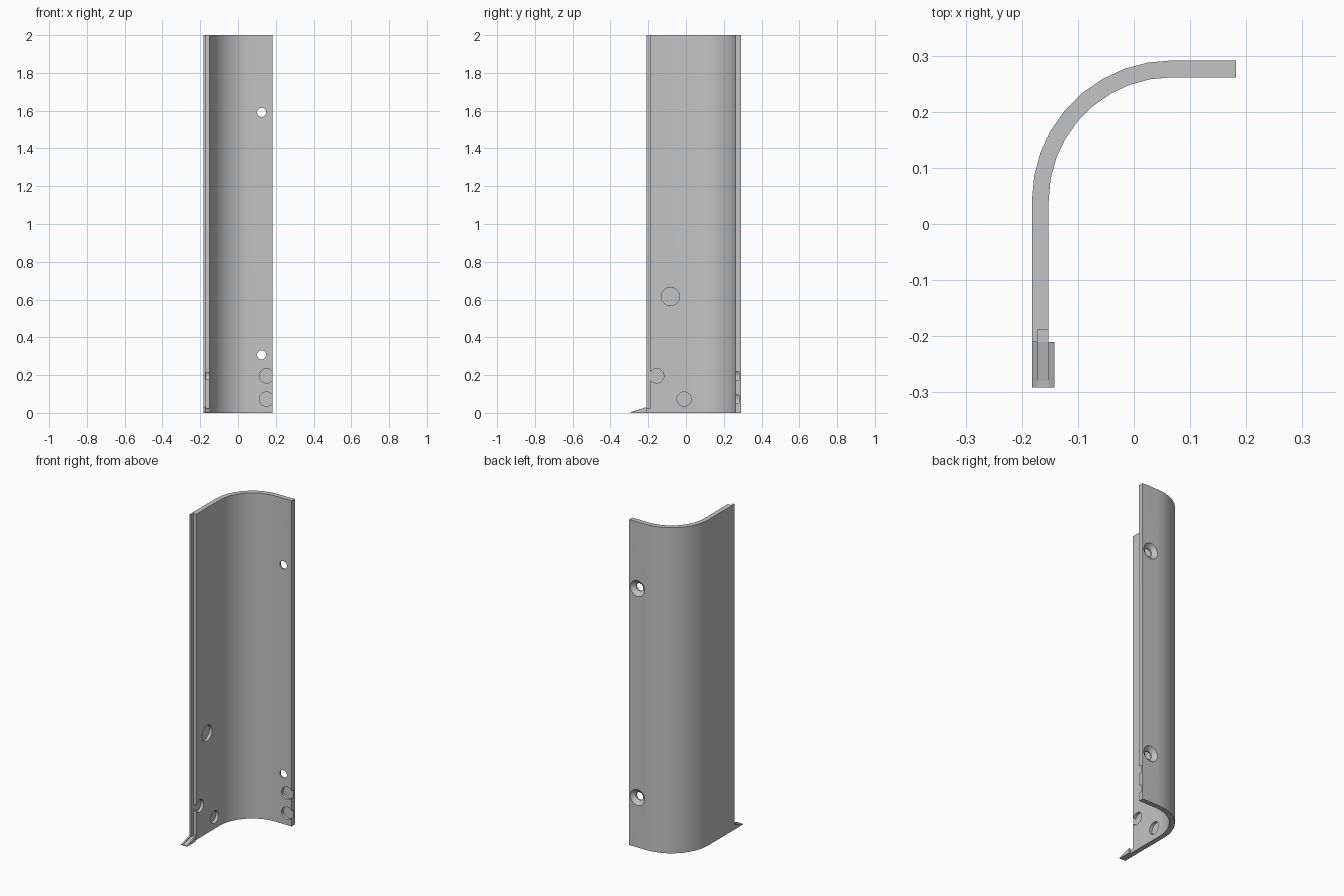
import bpy, bmesh, math
from mathutils import Matrix

if "Cube" in bpy.data.objects:
    bpy.data.objects.remove(bpy.data.objects["Cube"])

grey = bpy.data.materials.new("light_grey")
grey.use_nodes = True
colour = (0.55, 0.55, 0.55, 1)
grey.diffuse_color = colour
grey.node_tree.nodes["Principled BSDF"].inputs["Base Color"].default_value = colour


def make_object(name, bm):
    bmesh.ops.recalc_face_normals(bm, faces=bm.faces)
    mesh = bpy.data.meshes.new(name)
    bm.to_mesh(mesh)
    bm.free()
    mesh.materials.append(grey)
    obj = bpy.data.objects.new(name, mesh)
    bpy.context.collection.objects.link(obj)
    return obj


def extrude(bm, points, offset):
    """Fill an outline and sweep it along offset."""
    face = bm.faces.new([bm.verts.new(p) for p in points])
    top = bmesh.ops.extrude_face_region(bm, geom=[face])["geom"]
    verts = [g for g in top if isinstance(g, bmesh.types.BMVert)]
    bmesh.ops.translate(bm, verts=verts, vec=offset)


def arc(radius):
    """Quarter bend from the side wall to the back wall."""
    steps = 9
    return [(0.068 - radius * math.cos(math.pi / 2 * i / steps),
             0.0415 + radius * math.sin(math.pi / 2 * i / steps), 0)
            for i in range(steps + 1)]


def cut(target, axis, centre, r1, r2, depth):
    """Cut a round recess; r1 is the low end of the axis, r2 the high end."""
    bm = bmesh.new()
    turn = Matrix.Rotation(math.pi / 2, 4, 'Y') if axis == 'X' else Matrix.Rotation(-math.pi / 2, 4, 'X')
    bmesh.ops.create_cone(bm, cap_ends=True, segments=32, radius1=r1, radius2=r2,
                          depth=depth, matrix=Matrix.Translation(centre) @ turn)
    cutter = make_object("cutter", bm)
    cutter.hide_render = True
    mod = target.modifiers.new("recess", 'BOOLEAN')
    mod.operation = 'DIFFERENCE'
    mod.solver = 'EXACT'
    mod.object = cutter
    bpy.context.view_layer.objects.active = target
    bpy.ops.object.modifier_apply(modifier=mod.name)
    bpy.data.objects.remove(cutter)


# Curved panel with a thin lip along the front edge
bm = bmesh.new()
outline = [(-0.182, -0.21, 0)] + arc(0.25) + [(0.182, 0.2915, 0), (0.182, 0.2615, 0)]
outline += arc(0.22)[::-1]
outline += [(-0.152, -0.188, 0), (-0.172, -0.188, 0), (-0.172, -0.21, 0)]
extrude(bm, outline, (0, 0, 2))
panel = make_object("curved_panel", bm)

# Blind magnet pockets in the side wall
for y, z, r in [(-0.083, 0.616, 0.048), (-0.155, 0.196, 0.038), (-0.01, 0.073, 0.038)]:
    cut(panel, 'X', (-0.14, y, z), r, r, 0.06)

# Blind pockets that break through the free edge of the back wall
for z in (0.196, 0.073):
    cut(panel, 'Y', (0.151, 0.25, z), 0.038, 0.038, 0.06)

# Countersunk screw holes
for z in (1.591, 0.307):
    cut(panel, 'Y', (0.125, 0.28, z), 0.024, 0.024, 0.1)
    cut(panel, 'Y', (0.125, 0.283, z), 0.024, 0.053, 0.024)

# Wedge foot: two sloping rails with a shallow channel between them
rail = [(-0.2915, 0), (-0.21, 0), (-0.21, 0.03), (-0.2915, 0.005)]
floor = [(-0.2915, 0), (-0.188, 0), (-0.188, 0.022), (-0.21, 0.022), (-0.28, 0.006), (-0.2915, 0.005)]
for name, shape, x, width in [("foot_outer_rail", rail, -0.182, 0.01),
                              ("foot_inner_rail", rail, -0.152, 0.01),
                              ("foot_channel_floor", floor, -0.172, 0.02)]:
    bm = bmesh.new()
    extrude(bm, [(x, y, z) for y, z in shape], (width, 0, 0))
    make_object(name, bm)

# Smooth the bend and bores, keep the edges crisp
bpy.ops.object.select_all(action='DESELECT')
panel.select_set(True)
bpy.context.view_layer.objects.active = panel
bpy.ops.object.shade_smooth_by_angle(angle=math.radians(30))
